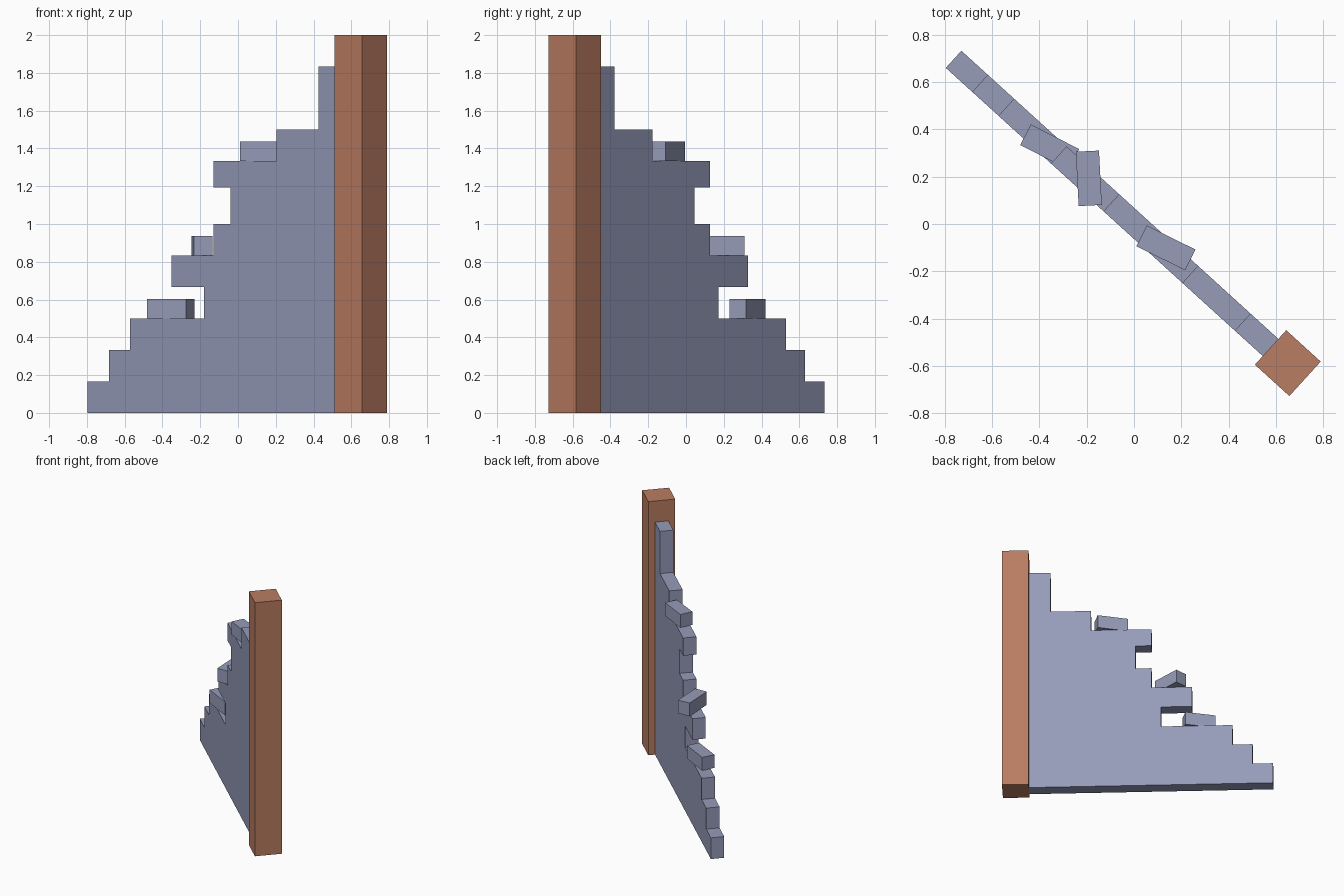
import bpy, bmesh, math
from mathutils import Matrix, Vector

if "Cube" in bpy.data.objects:
    bpy.data.objects.remove(bpy.data.objects["Cube"])

def material(name, rgb):
    m = bpy.data.materials.new(name)
    m.diffuse_color = (*rgb, 1)
    m.use_nodes = True
    m.node_tree.nodes["Principled BSDF"].inputs["Base Color"].default_value = m.diffuse_color
    return m

STONE = material("blue_grey_stone", (0.305, 0.332, 0.485))
RUST = material("rusty_brown", (0.491, 0.205, 0.122))

POST = Vector((0.65, -0.588, 0))      # post centre
ANGLE = math.radians(-42.27)          # direction of the wall in plan
BASE = Matrix.Translation(POST) @ Matrix.Rotation(ANGLE, 4, 'Z')

def finish(bm, name, mat, matrix):
    bmesh.ops.recalc_face_normals(bm, faces=bm.faces)
    me = bpy.data.meshes.new(name)
    bm.to_mesh(me)
    bm.free()
    me.materials.append(mat)
    ob = bpy.data.objects.new(name, me)
    ob.matrix_world = matrix
    bpy.context.collection.objects.link(ob)
    return ob

def box(name, mat, size, matrix):
    bm = bmesh.new()
    bmesh.ops.create_cube(bm, size=1)
    bmesh.ops.scale(bm, vec=size, verts=bm.verts)
    bmesh.ops.translate(bm, vec=(0, 0, size[2] / 2), verts=bm.verts)
    return finish(bm, name, mat, matrix)

# Square corner post
box("corner_post", RUST, (0.197, 0.197, 2), BASE)

# Broken wall: (top height, length from post centre) for each course
courses = [(0.167, 1.909), (0.333, 1.758), (0.5, 1.608), (0.667, 1.078),
           (0.833, 1.308), (1.0, 1.008), (1.193, 0.889), (1.333, 1.008),
           (1.5, 0.558), (1.833, 0.258)]
THICK, START = 0.098, 0.0985
profile, low = [(START, 0)], 0
for top, length in courses:
    profile += [(length, low), (length, top)]
    low = top
profile.append((START, low))
bm = bmesh.new()
face = bm.faces.new([bm.verts.new((-s, -THICK / 2, z)) for s, z in profile])
ext = bmesh.ops.extrude_face_region(bm, geom=[face])
bmesh.ops.translate(bm, vec=(0, THICK, 0),
                    verts=[v for v in ext["geom"] if isinstance(v, bmesh.types.BMVert)])
finish(bm, "broken_wall", STONE, BASE)

# Loose bricks resting askew on the steps
for i, (x, y, z, deg) in enumerate([(-0.356, 0.325, 0.5, -27),
                                    (-0.191, 0.193, 0.833, -87),
                                    (0.135, -0.101, 1.333, -26.3)]):
    box(f"loose_brick_{i + 1}", STONE, (0.23, 0.098, 0.104),
        Matrix.Translation((x, y, z)) @ Matrix.Rotation(math.radians(deg), 4, 'Z'))
